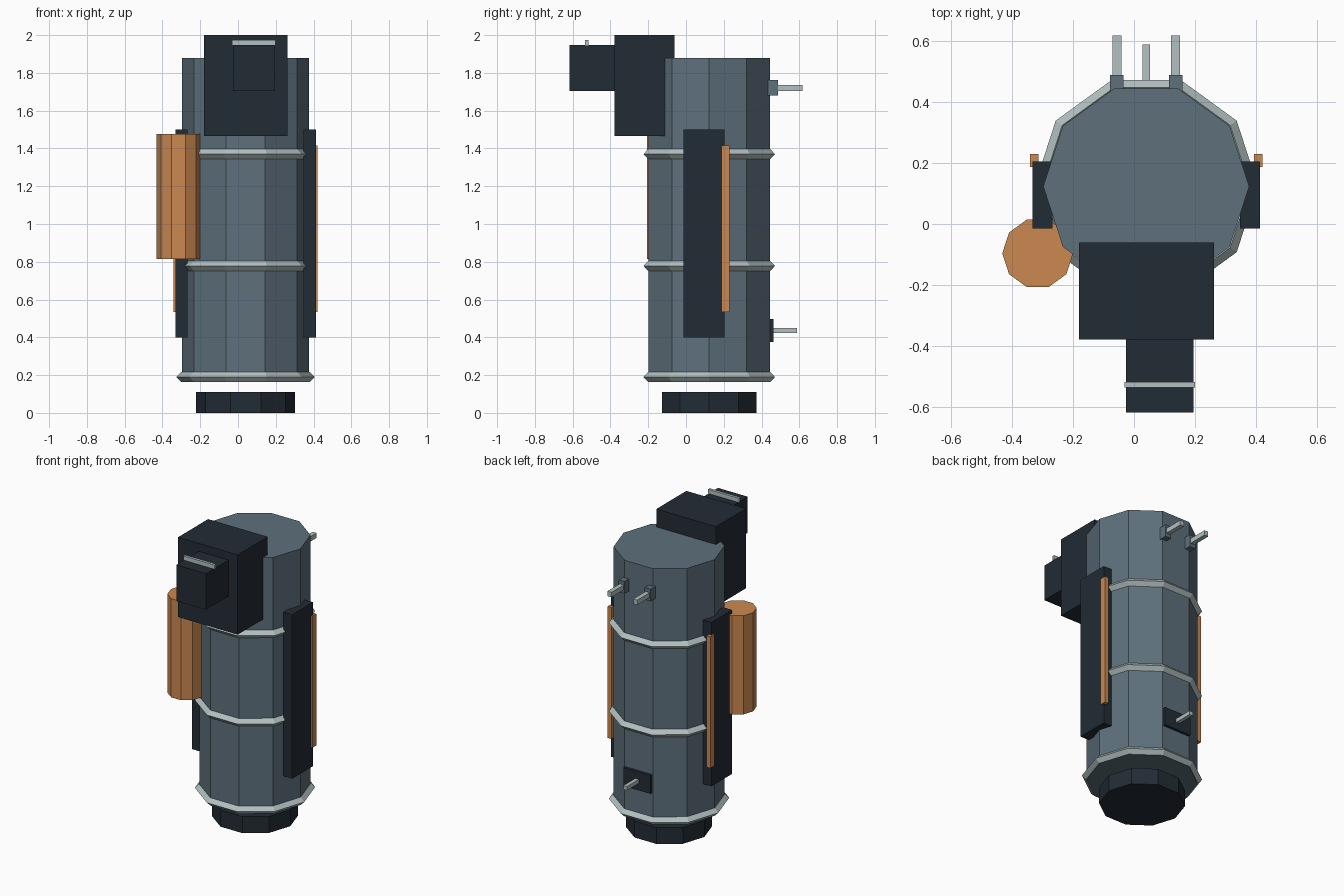
import bpy, bmesh, math
from mathutils import Matrix

if "Cube" in bpy.data.objects:
    bpy.data.objects.remove(bpy.data.objects["Cube"])

CX, CY = 0.04, 0.123  # axis of the main tank


def material(name, rgb):
    m = bpy.data.materials.new(name)
    m.diffuse_color = (*rgb, 1)
    m.use_nodes = True
    m.node_tree.nodes["Principled BSDF"].inputs["Base Color"].default_value = m.diffuse_color
    return m


STEEL = material("blue grey steel", (0.112, 0.162, 0.202))
DARK = material("dark slate", (0.016, 0.025, 0.035))
COPPER = material("copper orange", (0.60, 0.25, 0.083))
PALE = material("pale metal", (0.45, 0.53, 0.53))


def finish(bm, name, mat):
    bmesh.ops.recalc_face_normals(bm, faces=bm.faces)
    me = bpy.data.meshes.new(name)
    bm.to_mesh(me)
    bm.free()
    me.materials.append(mat)
    ob = bpy.data.objects.new(name, me)
    bpy.context.collection.objects.link(ob)
    return ob


def box(name, mat, x, y, z):
    """Box from (min, max) ranges."""
    bm = bmesh.new()
    bmesh.ops.create_cube(bm, size=1)
    for v in bm.verts:
        for i, (lo, hi) in enumerate((x, y, z)):
            v.co[i] = (lo + hi) / 2 + v.co[i] * (hi - lo)
    return finish(bm, name, mat)


def drum(name, mat, cx, cy, r, z0, z1, sides=10):
    """Upright prism with a corner facing +y."""
    bm = bmesh.new()
    place = Matrix.Translation((cx, cy, (z0 + z1) / 2)) @ Matrix.Rotation(math.pi / 2, 4, 'Z')
    bmesh.ops.create_cone(bm, cap_ends=True, segments=sides, radius1=r, radius2=r,
                          depth=z1 - z0, matrix=place)
    return finish(bm, name, mat)


def hoop(name, mat, z, major=0.34, minor=0.026, sides=10, section=4):
    """Low-poly ring with a diamond section."""
    bm = bmesh.new()
    rows = []
    for i in range(sides):
        a = 2 * math.pi * i / sides
        row = []
        for j in range(section):
            b = 2 * math.pi * j / section
            r = major + minor * math.cos(b)
            row.append(bm.verts.new((CX + r * math.cos(a), CY + r * math.sin(a),
                                     z + minor * math.sin(b))))
        rows.append(row)
    for i in range(sides):
        p, q = rows[i], rows[(i + 1) % sides]
        for j in range(section):
            k = (j + 1) % section
            bm.faces.new((p[j], q[j], q[k], p[k]))
    return finish(bm, name, mat)


# Tank, foot and hoops
drum("tank", STEEL, CX, CY, 0.337, 0.165, 1.88)
drum("foot", DARK, CX, CY, 0.262, 0.0, 0.11)
for i, z in enumerate((0.19, 0.778, 1.37)):
    hoop(f"hoop_{i + 1}", PALE, z)

# Side canister
drum("side_canister", COPPER, -0.315, -0.096, 0.116, 0.815, 1.477)

# Side panels with copper strips, and rear pegs, mirrored about the tank axis
for side, s in (("left", -1), ("right", 1)):
    def span(a, b):
        return tuple(sorted((CX + s * a, CX + s * b)))
    box(f"side_panel_{side}", DARK, span(0.307, 0.372), (-0.014, 0.205), (0.40, 1.50))
    box(f"copper_strip_{side}", COPPER, span(0.353, 0.381), (0.187, 0.229), (0.533, 1.415))
    box(f"peg_block_{side}", STEEL, span(0.074, 0.118), (0.417, 0.487), (1.68, 1.762))
    box(f"peg_{side}", PALE, span(0.081, 0.111), (0.48, 0.617), (1.704, 1.737))

# Front head box with snout and sight bar
box("head_box", DARK, (-0.18, 0.262), (-0.378, -0.06), (1.465, 2.0))
box("snout", DARK, (-0.026, 0.194), (-0.617, -0.37), (1.705, 1.947))
box("sight_bar", PALE, (-0.031, 0.199), (-0.535, -0.517), (1.946, 1.975))

# Lower rear plate and spout
box("rear_plate", DARK, (-0.06, 0.14), (0.428, 0.462), (0.375, 0.498))
box("rear_spout", PALE, (0.027, 0.053), (0.45, 0.588), (0.423, 0.449))
